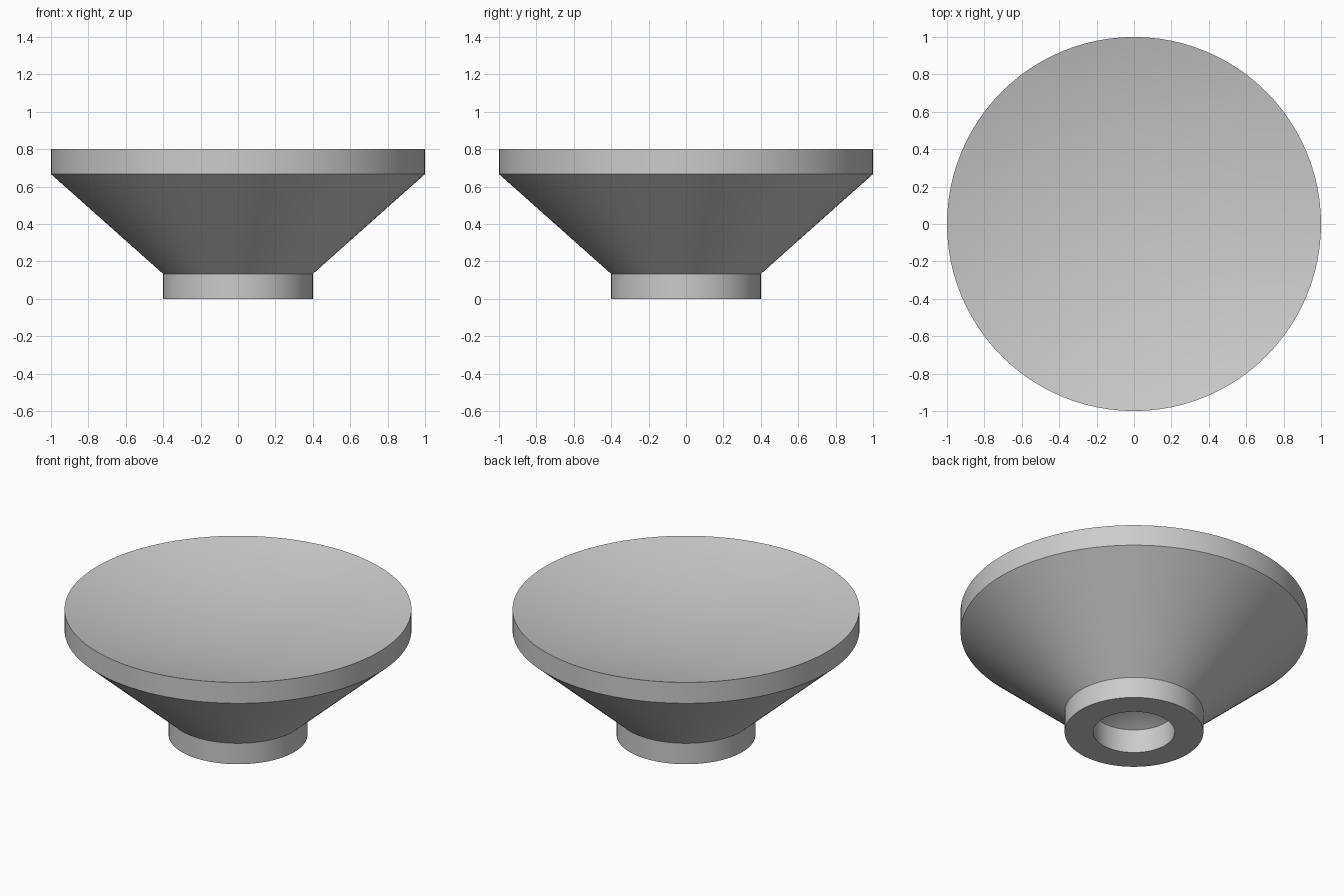
import bpy
import bmesh
import math

SEGMENTS = 96

cube = bpy.data.objects.get("Cube")
if cube:
    bpy.data.objects.remove(cube, do_unlink=True)

# Single plain grey
grey = bpy.data.materials.new("plain grey")
grey.use_nodes = True
color = (0.6, 0.6, 0.6, 1)
grey.diffuse_color = color
grey.node_tree.nodes["Principled BSDF"].inputs["Base Color"].default_value = color


def lathe(name, profile, material):
    """Spin an (r, z) profile that starts and ends on the axis."""
    bm = bmesh.new()
    verts = [bm.verts.new((r, 0, z)) for r, z in profile]
    edges = [bm.edges.new(pair) for pair in zip(verts, verts[1:])]
    bmesh.ops.spin(bm, geom=verts + edges, cent=(0, 0, 0), axis=(0, 0, 1),
                   angle=math.tau, steps=SEGMENTS, use_duplicate=False)
    bmesh.ops.remove_doubles(bm, verts=bm.verts, dist=1e-5)
    bmesh.ops.recalc_face_normals(bm, faces=bm.faces)
    mesh = bpy.data.meshes.new(name)
    bm.to_mesh(mesh)
    bm.free()
    mesh.materials.append(material)
    obj = bpy.data.objects.new(name, mesh)
    bpy.context.collection.objects.link(obj)
    bpy.ops.object.select_all(action='DESELECT')
    obj.select_set(True)
    bpy.context.view_layer.objects.active = obj
    bpy.ops.object.shade_smooth_by_angle(angle=math.radians(30))
    return obj


# Blind bore in the foot, foot collar, flared cone and rim
outside = [(0, 0.28), (0.235, 0.15), (0.235, 0), (0.4, 0),
           (0.4, 0.133), (1, 0.667)]

# Shallow spherical dish in the top face
rim_z, depth, rings = 0.8, 0.13, 16
radius = (1 + depth ** 2) / (2 * depth)
half_angle = math.asin(1 / radius)
dish = []
for i in range(rings + 1):
    a = half_angle * (1 - i / rings)
    dish.append((radius * math.sin(a),
                 rim_z - depth + radius * (1 - math.cos(a))))

lathe("dished_pedestal", outside + dish, grey)
